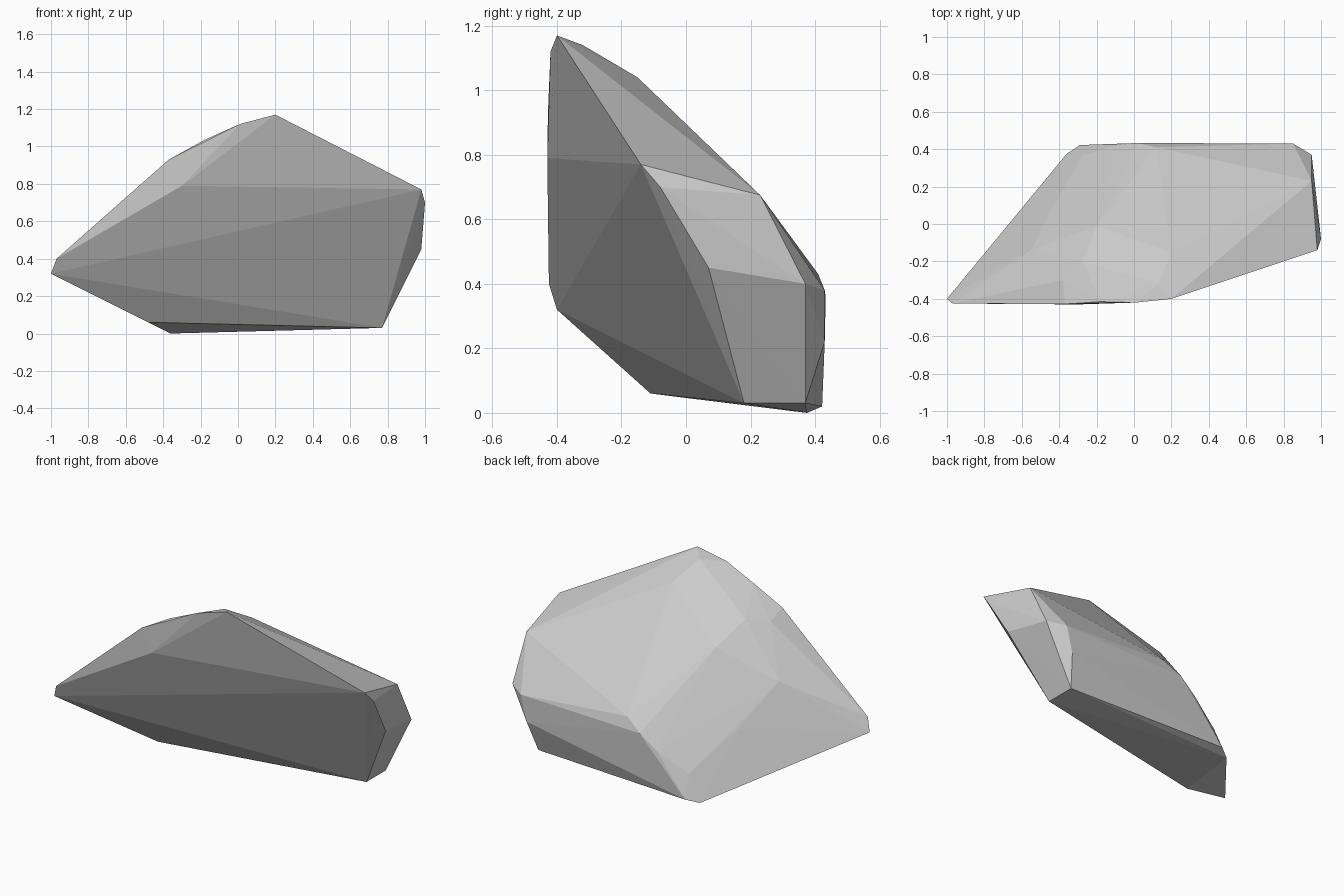
import bpy, bmesh

if "Cube" in bpy.data.objects:
    bpy.data.objects.remove(bpy.data.objects["Cube"])

# Corner points of the faceted boulder, grouped by region
front_face = [(-1, -.4, .32), (-.97, -.425, .4), (-.37, -.428, .93),
              (-.18, -.415, 1.035), (.01, -.42, 1.12), (.2, -.4, 1.17), (-.3, -.43, .79)]
right_end = [(.98, -.14, .77), (1, -.08, .70), (.98, .07, .45),
             (.95, .23, .675), (.95, .37, .40)]
underside = [(.77, .18, .03), (-.48, -.11, .06), (-.36, .375, 0), (.77, .37, .03)]
back_edge = [(.85, .43, .38), (.12, .41, .43), (.02, .433, .36), (-.09, .422, .275),
             (-.275, .367, .158), (-.29, .422, .02), (.81, .43, .22)]
sloped_top = [(-.43, .105, .38), (-.55, -.14, .62), (-.38, -.3, .89),
              (.2, -.15, 1.04), (.13, -.32, 1.14), (-.2, -.01, .79), (-.275, -.2, .915)]

# Wrap the points in a convex shell
bm = bmesh.new()
for p in front_face + right_end + underside + back_edge + sloped_top:
    bm.verts.new(p)
bmesh.ops.convex_hull(bm, input=bm.verts[:])
loose = [v for v in bm.verts if not v.link_faces]
bmesh.ops.delete(bm, geom=loose, context='VERTS')
bmesh.ops.recalc_face_normals(bm, faces=bm.faces[:])

mesh = bpy.data.meshes.new("boulder")
bm.to_mesh(mesh)
bm.free()

# Plain stone colour, flat facets
stone = bpy.data.materials.new("stone grey")
stone.diffuse_color = (.6, .6, .6, 1)
stone.use_nodes = True
stone.node_tree.nodes["Principled BSDF"].inputs["Base Color"].default_value = stone.diffuse_color
mesh.materials.append(stone)
boulder = bpy.data.objects.new("boulder", mesh)
bpy.context.collection.objects.link(boulder)
